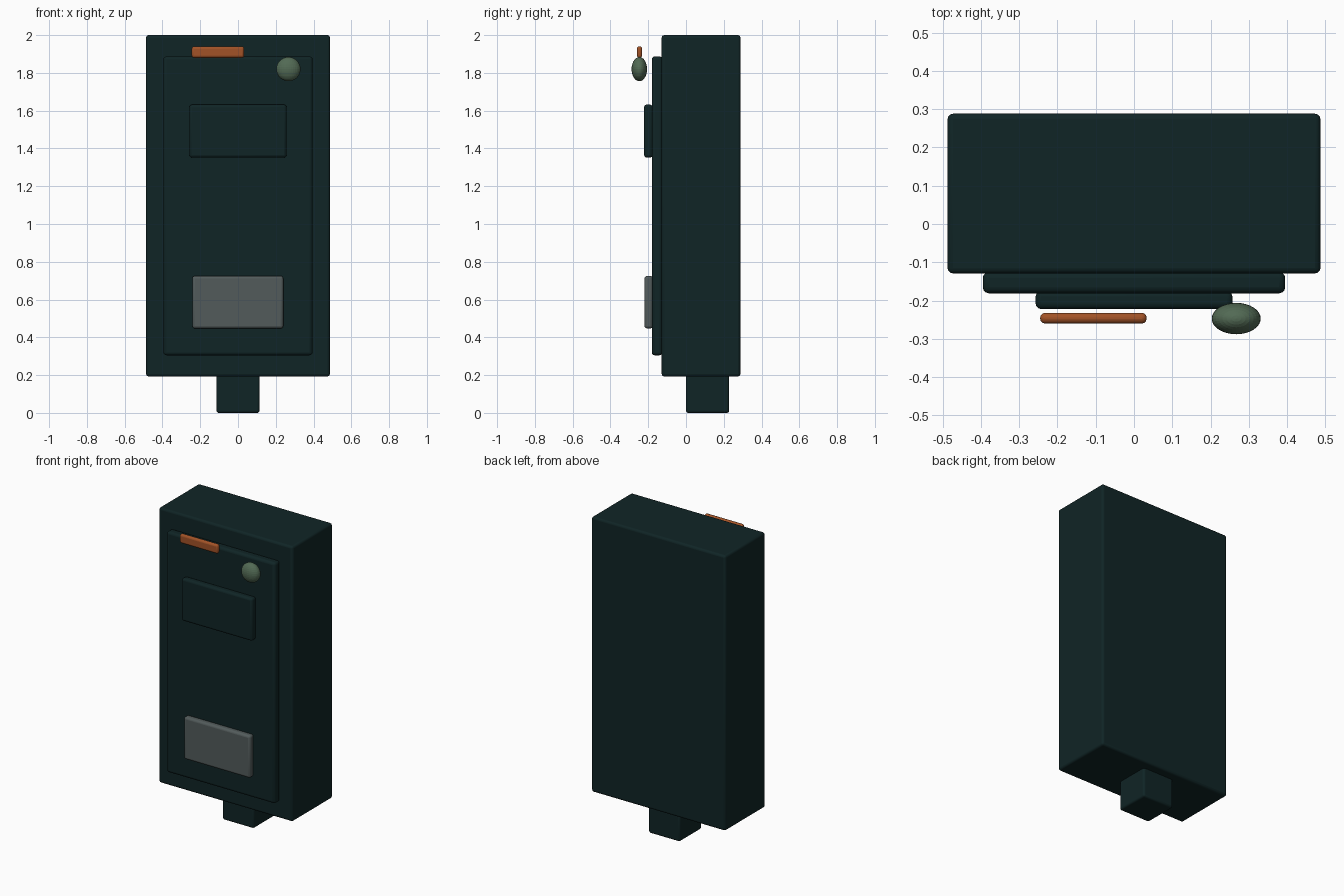
import bpy
from mathutils import Vector

if "Cube" in bpy.data.objects:
    bpy.data.objects.remove(bpy.data.objects["Cube"])


def material(name, rgb):
    m = bpy.data.materials.new(name)
    m.diffuse_color = (*rgb, 1)
    m.use_nodes = True
    m.node_tree.nodes["Principled BSDF"].inputs["Base Color"].default_value = m.diffuse_color
    return m


dark_teal = material("dark teal", (0.005, 0.018, 0.019))
grey = material("grey", (0.085, 0.105, 0.105))
orange = material("burnt orange", (0.36, 0.085, 0.02))
green = material("sage green", (0.085, 0.145, 0.09))


def rounded_box(name, lo, hi, bevel, mat):
    """Box between two corners with softly rounded edges."""
    lo, hi = Vector(lo), Vector(hi)
    bpy.ops.mesh.primitive_cube_add(size=1, location=(lo + hi) / 2)
    ob = bpy.context.object
    ob.name = name
    ob.scale = hi - lo
    bpy.ops.object.transform_apply(location=False, rotation=False, scale=True)
    ob.data.materials.append(mat)
    mod = ob.modifiers.new("rounded edges", 'BEVEL')
    mod.width = bevel
    mod.segments = 3
    bpy.ops.object.shade_smooth_by_angle()
    return ob


# Cabinet and its mounting stub
rounded_box("cabinet", (-0.487, -0.129, 0.193), (0.487, 0.288, 2.0), 0.014, dark_teal)
rounded_box("mounting_stub", (-0.114, 0.0, 0.0), (0.114, 0.228, 0.22), 0.012, dark_teal)

# Front door with raised window and lower plate
rounded_box("door", (-0.395, -0.181, 0.305), (0.395, -0.125, 1.887), 0.016, dark_teal)
rounded_box("window_panel", (-0.257, -0.222, 1.352), (0.257, -0.176, 1.632), 0.014, dark_teal)
rounded_box("lower_plate", (-0.242, -0.22, 0.447), (0.24, -0.176, 0.725), 0.014, grey)

# Indicator strip
rounded_box("indicator_strip", (-0.245, -0.26, 1.88), (0.033, -0.232, 1.94), 0.0125, orange)

# Flattened round button
bpy.ops.mesh.primitive_uv_sphere_add(segments=32, ring_count=16, radius=1,
                                     location=(0.267, -0.247, 1.82))
button = bpy.context.object
button.name = "button"
button.scale = (0.064, 0.041, 0.064)
bpy.ops.object.transform_apply(location=False, rotation=False, scale=True)
button.data.materials.append(green)
